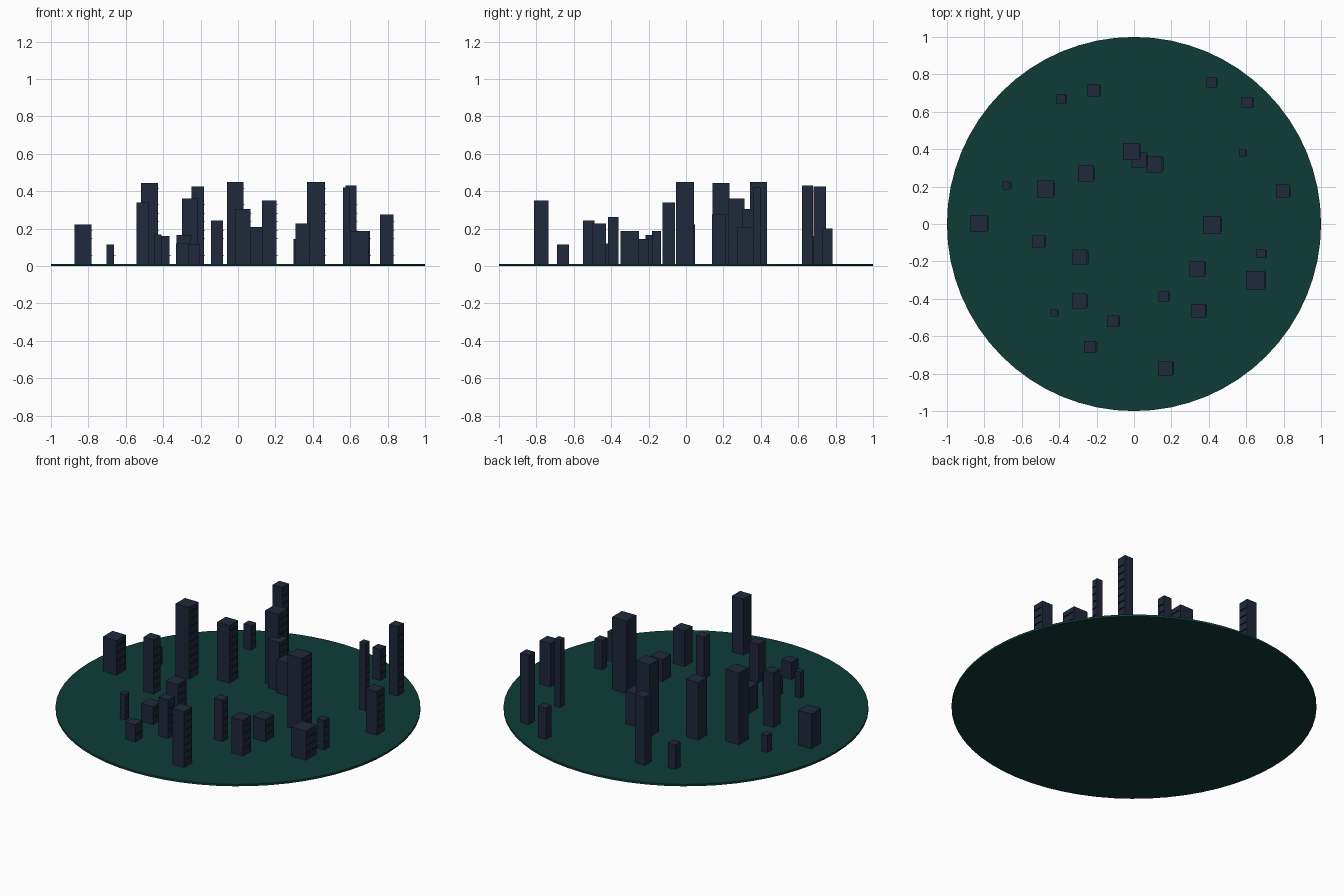
import bpy
import bmesh
from mathutils import Matrix, Vector

DISC_TOP = 0.012
FLOOR_PITCH = 0.045
LEDGE_DEPTH = 0.006
LEDGE_THICKNESS = 0.002

default_cube = bpy.data.objects.get("Cube")
if default_cube:
    bpy.data.objects.remove(default_cube, do_unlink=True)


def make_material(name, red, green, blue):
    colour = (red, green, blue, 1)
    material = bpy.data.materials.new(name)
    material.use_nodes = True
    material.diffuse_color = colour
    shader = material.node_tree.nodes["Principled BSDF"]
    shader.inputs["Base Color"].default_value = colour
    shader.inputs["Roughness"].default_value = 0.8
    return material


def add_box(bm, centre, size, material_index=0):
    matrix = Matrix.Translation(centre) @ Matrix.Diagonal((*size, 1))
    corners = bmesh.ops.create_cube(bm, size=1, matrix=matrix)["verts"]
    for face in {face for corner in corners for face in corner.link_faces}:
        face.material_index = material_index


def finish_object(name, bm, materials):
    mesh = bpy.data.meshes.new(name)
    bm.to_mesh(mesh)
    bm.free()
    for material in materials:
        mesh.materials.append(material)
    item = bpy.data.objects.new(name, mesh)
    bpy.context.collection.objects.link(item)
    return item


ground_green = make_material("deep green", 0.0044, 0.045, 0.037)
tower_slate = make_material("dark slate", 0.014, 0.022, 0.043)
ledge_teal = make_material("dark teal", 0.004, 0.022, 0.026)

# Round ground plate
bm = bmesh.new()
bmesh.ops.create_cone(
    bm, cap_ends=True, segments=64, radius1=1, radius2=1, depth=DISC_TOP,
    matrix=Matrix.Translation((0, 0, DISC_TOP / 2)))
finish_object("ground_disc", bm, [ground_green])


# Square tower with thin floor ledges along its +x side
def build_tower(name, x, y, width, top):
    bm = bmesh.new()
    height = top - DISC_TOP
    add_box(bm, Vector((x, y, DISC_TOP + height / 2)), (width, width, height))
    z = DISC_TOP + FLOOR_PITCH
    while z < top - FLOOR_PITCH / 3:
        centre = Vector((x + width / 2 + LEDGE_DEPTH / 2, y, z))
        add_box(bm, centre, (LEDGE_DEPTH, width * 0.8, LEDGE_THICKNESS), 1)
        z += FLOOR_PITCH
    finish_object(name, bm, [tower_slate, ledge_teal])


# Tower placement: x, y, width, top height
towers = [
    (-.39, .67, .05, .16), (-.215, .715, .065, .425),
    (.415, .757, .053, .2), (.605, .65, .058, .43),
    (.58, .38, .038, .42), (.795, .175, .072, .275),
    (-.015, .388, .09, .45), (.027, .343, .08, .305),
    (.107, .32, .088, .21), (-.258, .27, .083, .36),
    (-.473, .188, .09, .445), (-.683, .205, .042, .115),
    (-.828, .003, .09, .222), (-.51, -.093, .066, .34),
    (-.29, -.177, .08, .165), (-.292, -.412, .08, .12),
    (-.427, -.475, .037, .168), (-.113, -.52, .064, .245),
    (-.235, -.658, .066, .115), (.168, -.773, .078, .35),
    (.158, -.388, .056, .262), (.347, -.465, .077, .227),
    (.338, -.24, .083, .145), (.65, -.3, .1, .188),
    (.68, -.158, .05, .188), (.417, -.005, .095, .45),
]
for number, (x, y, width, top) in enumerate(towers, start=1):
    build_tower(f"tower_{number}", x, y, width, top)
